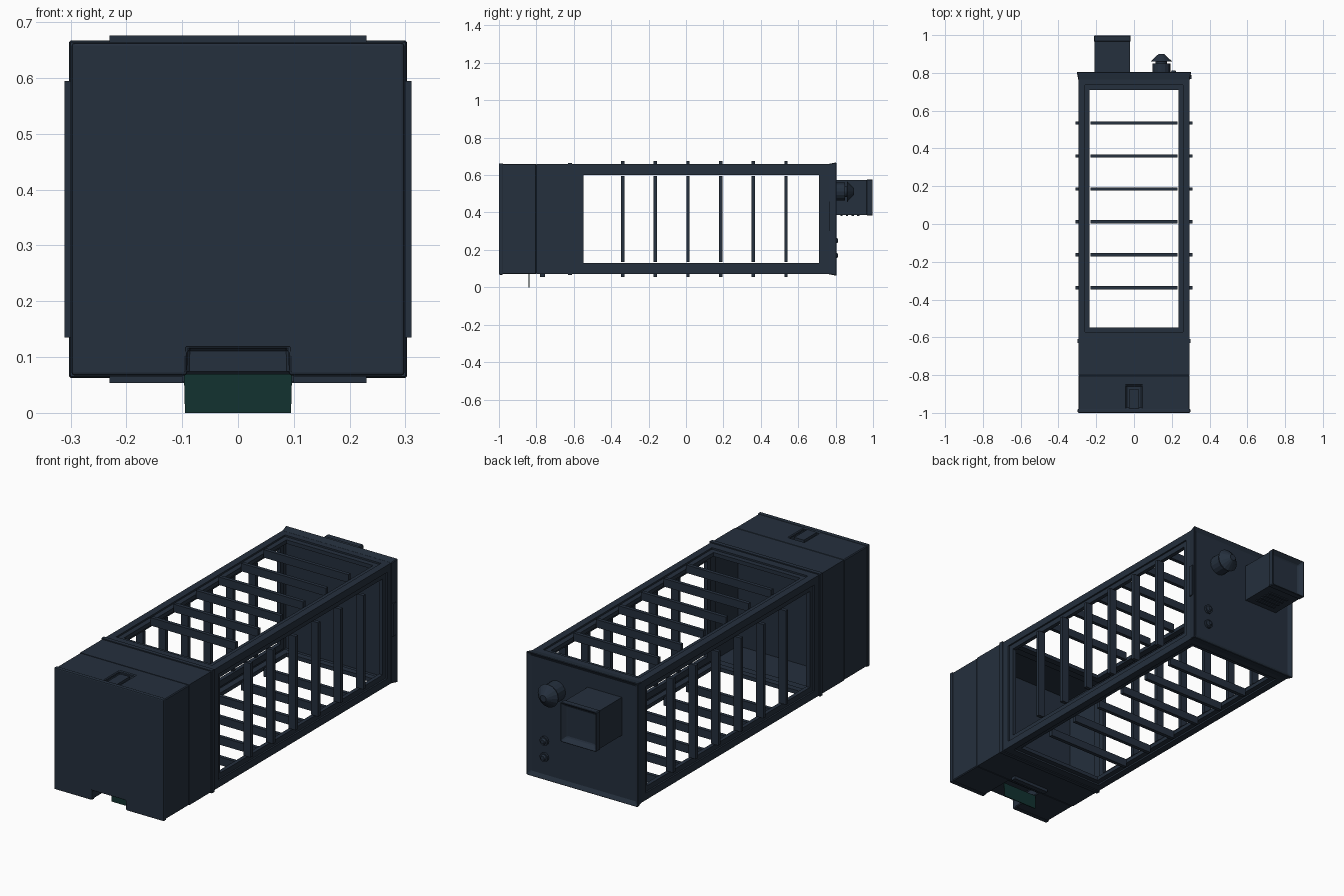
import bpy, bmesh, math
from mathutils import Matrix, Vector

cube = bpy.data.objects.get("Cube")
if cube:
    bpy.data.objects.remove(cube, do_unlink=True)

CZ = 0.365          # height of the long axis
HALF = 0.295        # half width of the square body


def material(name, rgb):
    m = bpy.data.materials.new(name)
    m.use_nodes = True
    m.diffuse_color = (*rgb, 1)
    bsdf = next(n for n in m.node_tree.nodes if n.type == 'BSDF_PRINCIPLED')
    bsdf.inputs["Base Color"].default_value = (*rgb, 1)
    return m


NAVY = material("dark_navy", (0.018, 0.029, 0.047))
GREEN = material("dark_green", (0.006, 0.032, 0.030))


def finish(name, bm, mat=NAVY):
    bmesh.ops.recalc_face_normals(bm, faces=bm.faces)
    me = bpy.data.meshes.new(name)
    bm.to_mesh(me)
    bm.free()
    ob = bpy.data.objects.new(name, me)
    bpy.context.collection.objects.link(ob)
    me.materials.append(mat)
    return ob


def add_box(bm, lo, hi, matrix=Matrix()):
    lo, hi = Vector(lo), Vector(hi)
    m = matrix @ Matrix.Translation((lo + hi) / 2) @ Matrix.Diagonal((*(hi - lo), 1))
    return bmesh.ops.create_cube(bm, size=1, matrix=m)["verts"]


def box(name, lo, hi, mat=NAVY):
    bm = bmesh.new()
    add_box(bm, lo, hi)
    return finish(name, bm, mat)


def add_ring(bm, outer, inner, z0, z1, matrix):
    # rectangular frame in x/y; each rectangle is (half_x, y0, y1)
    ox, oa, ob = outer
    ix, ia, ib = inner
    for lo, hi in (((-ox, oa), (ox, ia)), ((-ox, ib), (ox, ob)),
                   ((-ox, ia), (-ix, ib)), ((ix, ia), (ox, ib))):
        add_box(bm, (*lo, z0), (*hi, z1), matrix)


def bevel(ob, width, segments=2):
    mod = ob.modifiers.new("bevel", 'BEVEL')
    mod.width = width
    mod.segments = segments
    mod.limit_method = 'ANGLE'


def inset_end(bm, thickness, depth):
    # sink a panel into the face that points backwards
    bm.normal_update()
    f = max(bm.faces, key=lambda f: f.calc_center_median().y)
    bmesh.ops.inset_region(bm, faces=[f], thickness=thickness, depth=0)
    bmesh.ops.translate(bm, verts=f.verts, vec=(0, -depth, 0))


# the four sides, each turned about the long axis
SIDES = [Matrix.Translation((0, 0, CZ)) @ Matrix.Rotation(k * math.pi / 2, 4, 'Y')
         for k in range(4)]

# window frames with a stepped inner lip
bm = bmesh.new()
for m in SIDES:
    add_ring(bm, (HALF, -0.62, 0.77), (0.26, -0.572, 0.735), 0.273, HALF, m)
    add_ring(bm, (0.265, -0.578, 0.74), (0.235, -0.548, 0.71), 0.268, 0.287, m)
finish("window_frames", bm)

# cross bars over every window
bm = bmesh.new()
for m in SIDES:
    for i in range(6):
        y = -0.338 + i * 0.1745
        add_box(bm, (-0.23, y - 0.009, 0.272), (0.23, y + 0.009, 0.311), m)
finish("cross_bars", bm)

# front housing: solid nose plus thin side walls
nose = box("front_housing", (-HALF, -1.0, CZ - HALF), (HALF, -0.8, CZ + HALF))
bm = bmesh.new()
for m in SIDES:
    add_box(bm, (-HALF, -0.8, 0.278), (HALF, -0.62, HALF), m)
finish("housing_walls", bm)

# cuts for the lower outlet and the upper latch slot
bm = bmesh.new()
for v in add_box(bm, (-0.093, -1.1, 0.0), (0.093, -0.815, 0.115)):
    if v.co.z > 0.1:
        v.co.x *= 0.97
add_box(bm, (-0.042, -0.975, 0.645), (0.042, -0.855, 0.7))
cutter = finish("housing_cutter", bm)
cutter.hide_render = True
cutter.hide_viewport = True
cutter.display_type = 'WIRE'
cut = nose.modifiers.new("cuts", 'BOOLEAN')
cut.object = cutter
cut.solver = 'EXACT'
bevel(nose, 0.004, 1)

# latch tongue in the upper slot, outlet lip and hanging flap
box("latch_tongue", (-0.026, -0.985, 0.64), (0.026, -0.875, 0.657))
box("outlet_lip", (-0.1, -0.78, 0.055), (0.1, -0.755, 0.075))
bm = bmesh.new()
for v in add_box(bm, (-0.095, -0.842, 0.0), (0.095, -0.838, 0.07)):
    if v.co.z > 0.03:
        v.co.x *= 1.02
finish("outlet_flap", bm, GREEN)

# raised collar and front cover edge
bm = bmesh.new()
for m in SIDES:
    add_box(bm, (-0.3, -0.63, 0.28), (0.3, -0.61, 0.3), m)
finish("collar", bm)
cover = box("front_cover", (-0.298, -1.0, CZ - 0.298), (0.298, -0.978, CZ + 0.298))
cut = cover.modifiers.new("cuts", 'BOOLEAN')
cut.object = cutter
cut.solver = 'EXACT'
bevel(cover, 0.005)

# flared back plate with a sunken panel
bm = bmesh.new()
for v in add_box(bm, (-0.303, 0.762, CZ - 0.303), (0.303, 0.805, CZ + 0.303)):
    if v.co.y < 0.78:
        v.co.x *= 0.973
        v.co.z = CZ + (v.co.z - CZ) * 0.973
inset_end(bm, 0.03, 0.012)
bevel(finish("back_plate", bm), 0.003, 1)

# side hinge on the back plate
box("hinge", (0.29, 0.768, 0.30), (0.304, 0.79, 0.46))

# rear duct with a hollow end and underside slats
bm = bmesh.new()
add_box(bm, (-0.212, 0.965, 0.383), (-0.018, 1.0, 0.577))
inset_end(bm, 0.03, 0.025)
bevel(finish("duct_rim", bm), 0.004, 1)
box("duct_body", (-0.208, 0.78, 0.387), (-0.022, 0.967, 0.573))
bm = bmesh.new()
for i in range(4):
    y = 0.825 + i * 0.03
    add_box(bm, (-0.17, y, 0.382), (-0.06, y + 0.012, 0.39))
finish("duct_slats", bm)


def turned(name, x, z, profile, n=16):
    # stack of rings along the rear axis, given as (y, radius)
    bm = bmesh.new()
    for (y0, r0), (y1, r1) in zip(profile[::2], profile[1::2]):
        m = (Matrix.Translation((x, (y0 + y1) / 2, z))
             @ Matrix.Rotation(-math.pi / 2, 4, 'X'))
        bmesh.ops.create_cone(bm, cap_ends=True, segments=n, radius1=r0,
                              radius2=r1, depth=y1 - y0, matrix=m)
    return finish(name, bm)


# chimney with a conical cap, and two small knobs
turned("chimney", 0.145, 0.512, [(0.785, 0.048), (0.85, 0.048), (0.845, 0.03),
                                 (0.865, 0.03), (0.861, 0.056), (0.899, 0.016)])
for i, z in enumerate((0.25, 0.17)):
    turned("small_knob_%d" % (i + 1), 0.21, z,
           [(0.785, 0.022), (0.803, 0.022), (0.803, 0.015), (0.812, 0.010)], 12)
